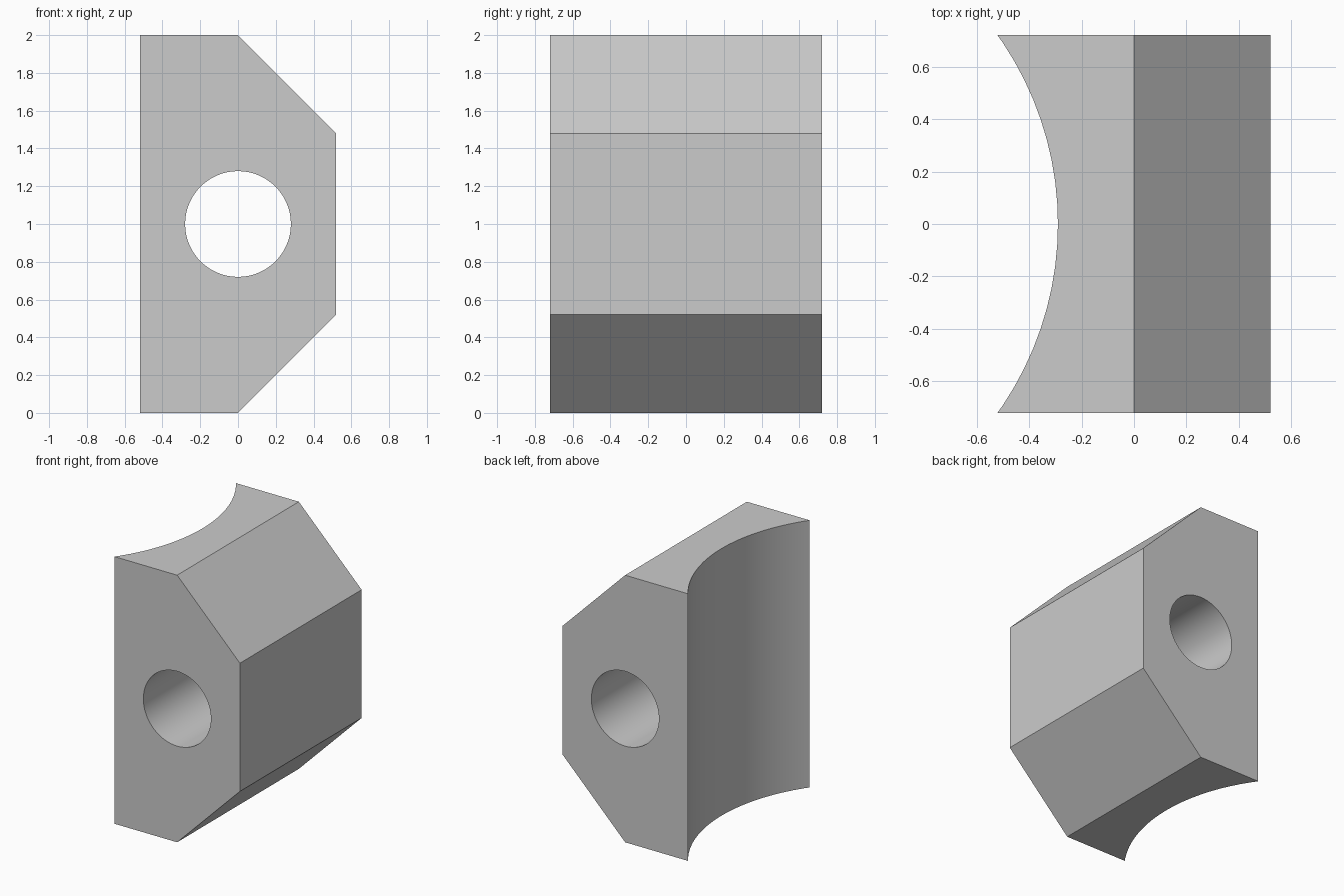
import bpy, bmesh, math
from mathutils import Vector, Matrix

if "Cube" in bpy.data.objects:
    bpy.data.objects.remove(bpy.data.objects["Cube"], do_unlink=True)

HALF_X, HALF_Y, TOP = 0.52, 0.72, 2.0
BORE_RADIUS = 0.28
SCOOP_DEPTH = 0.23

# Plain grey material
grey = bpy.data.materials.new("plain_grey")
grey.use_nodes = True
colour = (0.6, 0.6, 0.6, 1)
grey.diffuse_color = colour
grey.node_tree.nodes["Principled BSDF"].inputs["Base Color"].default_value = colour


def add_object(name, bm):
    bmesh.ops.recalc_face_normals(bm, faces=bm.faces)
    mesh = bpy.data.meshes.new(name)
    bm.to_mesh(mesh)
    bm.free()
    mesh.materials.append(grey)
    obj = bpy.data.objects.new(name, mesh)
    bpy.context.collection.objects.link(obj)
    return obj


def add_cutter(name, radius, depth, segments, matrix):
    bm = bmesh.new()
    bmesh.ops.create_cone(bm, cap_ends=True, segments=segments, radius1=radius,
                          radius2=radius, depth=depth, matrix=matrix)
    obj = add_object(name, bm)
    obj.hide_render = True
    return obj


# Block with two chamfered edges, extruded front to back
bm = bmesh.new()
profile = [(-HALF_X, 0), (0, 0), (HALF_X, HALF_X),
           (HALF_X, TOP - HALF_X), (0, TOP), (-HALF_X, TOP)]
face = bm.faces.new([bm.verts.new((x, -HALF_Y, z)) for x, z in profile])
extruded = bmesh.ops.extrude_face_region(bm, geom=[face])["geom"]
bmesh.ops.translate(bm, vec=(0, 2 * HALF_Y, 0),
                    verts=[v for v in extruded if isinstance(v, bmesh.types.BMVert)])
block = add_object("clamp_block", bm)

# Through bore and the large concave side
scoop_radius = (HALF_Y ** 2 + SCOOP_DEPTH ** 2) / (2 * SCOOP_DEPTH)
scoop_x = SCOOP_DEPTH - HALF_X - scoop_radius
cutters = [
    add_cutter("bore_cutter", BORE_RADIUS, 4 * HALF_Y, 64,
               Matrix.Translation(Vector((0, 0, TOP / 2))) @ Matrix.Rotation(math.pi / 2, 4, "X")),
    add_cutter("scoop_cutter", scoop_radius, 2 * TOP, 96,
               Matrix.Translation(Vector((scoop_x, 0, TOP / 2)))),
]
bpy.context.view_layer.objects.active = block
block.select_set(True)
for cutter in cutters:
    cut = block.modifiers.new(cutter.name, "BOOLEAN")
    cut.operation = "DIFFERENCE"
    cut.solver = "EXACT"
    cut.object = cutter
    bpy.ops.object.modifier_apply(modifier=cut.name)
    bpy.data.objects.remove(cutter, do_unlink=True)

# Smooth curved walls, crisp block edges
bpy.ops.object.shade_smooth_by_angle(angle=math.radians(30))
